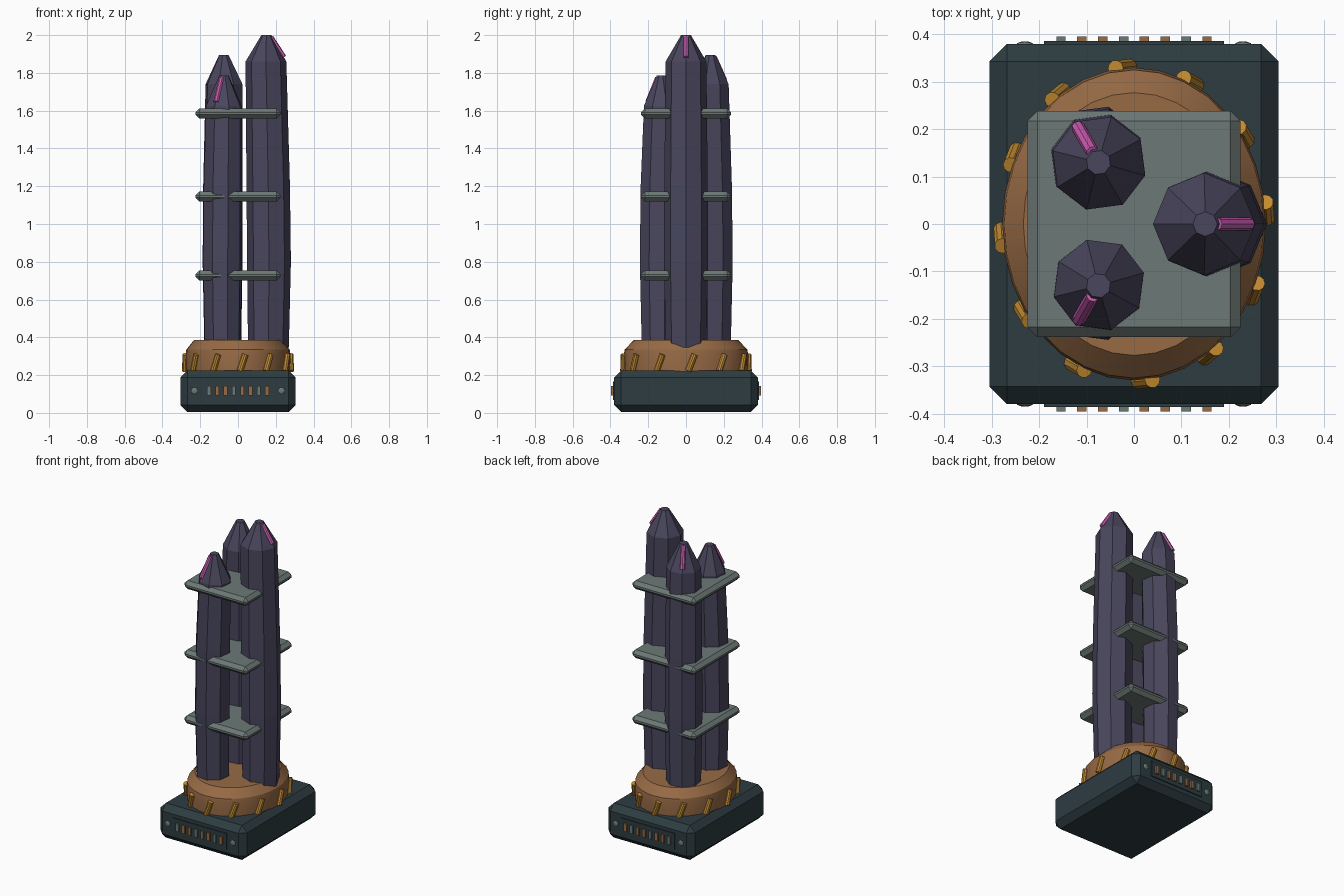
import bpy, bmesh
from math import sin, cos, tau, radians
from mathutils import Vector

cube = bpy.data.objects.get("Cube")
if cube:
    bpy.data.objects.remove(cube, do_unlink=True)


def material(name, rgb):
    m = bpy.data.materials.new(name)
    m.use_nodes = True
    m.diffuse_color = (*rgb, 1)
    m.node_tree.nodes["Principled BSDF"].inputs["Base Color"].default_value = (*rgb, 1)
    return m


slate = material("dark slate", (0.026, 0.045, 0.053))
copper = material("copper brown", (0.31, 0.145, 0.06))
amber = material("amber", (0.55, 0.26, 0.03))
violet = material("dusk violet", (0.066, 0.061, 0.108))
grey = material("grey green", (0.15, 0.19, 0.18))
pink = material("pink", (0.6, 0.11, 0.45))


def finish(name, bm, mat):
    bmesh.ops.recalc_face_normals(bm, faces=bm.faces)
    me = bpy.data.meshes.new(name)
    bm.to_mesh(me)
    bm.free()
    me.materials.append(mat)
    ob = bpy.data.objects.new(name, me)
    bpy.context.collection.objects.link(ob)
    return ob


def box(name, centre, size, mat, bevel=0):
    bm = bmesh.new()
    bmesh.ops.create_cube(bm, size=1)
    for v in bm.verts:
        v.co = Vector(a * b for a, b in zip(v.co, size)) + Vector(centre)
    if bevel:
        bmesh.ops.bevel(bm, geom=bm.edges[:], offset=bevel, segments=1,
                        affect='EDGES', profile=0.5)
    return finish(name, bm, mat)


def loft(name, rings, sides, mat, turn=0):
    """Skin a stack of rings, each (cx, cy, z, rx, ry)."""
    bm = bmesh.new()
    loops = []
    for cx, cy, z, rx, ry in rings:
        angles = [turn + tau * i / sides for i in range(sides)]
        loops.append([bm.verts.new((cx + rx * cos(a), cy + ry * sin(a), z)) for a in angles])
    for low, high in zip(loops, loops[1:]):
        for i in range(sides):
            j = (i + 1) % sides
            bm.faces.new((low[i], low[j], high[j], high[i]))
    bm.faces.new(loops[0][::-1])
    bm.faces.new(loops[-1])
    return finish(name, bm, mat)


def rod(name, start, end, radius, mat, sides=10):
    start, end = Vector(start), Vector(end)
    bm = bmesh.new()
    bmesh.ops.create_cone(bm, cap_ends=True, segments=sides, radius1=radius,
                          radius2=radius, depth=(end - start).length)
    ob = finish(name, bm, mat)
    ob.location = (start + end) / 2
    ob.rotation_mode = 'QUATERNION'
    ob.rotation_quaternion = (end - start).to_track_quat('Z', 'Y')
    return ob


def smooth(ob, angle=30):
    bpy.ops.object.select_all(action='DESELECT')
    ob.select_set(True)
    bpy.context.view_layer.objects.active = ob
    bpy.ops.object.shade_smooth_by_angle(angle=radians(angle))


# Chamfered base block
box("base", (0, 0, 0.115), (0.61, 0.76, 0.22), slate, 0.037).location.z = -0.005 + 0.005

# Vent panels with slots and bolts, front and back
for side, y in (("front", -1), ("back", 1)):
    box(side + "_panel", (0, y * 0.38, 0.117), (0.38, 0.012, 0.1), slate)
    for i in range(8):
        box(f"{side}_slot_{i}", ((i - 3.5) * 0.044, y * 0.387, 0.117), (0.02, 0.018, 0.05),
            grey if i % 3 == 0 else copper)
    for x in (-0.23, 0.23):
        bm = bmesh.new()
        bmesh.ops.create_uvsphere(bm, u_segments=12, v_segments=6, radius=0.019)
        bolt = finish(side + "_bolt", bm, grey)
        bolt.location = (x, y * 0.377, 0.117)
        bolt.scale.y = 0.45
        smooth(bolt, 60)

# Oval collar
profile = [(0.99, 0.22), (1, 0.3), (0.985, 0.335), (0.84, 0.385)]
collar = loft("collar", [(0, 0, z, 0.278 * k, 0.33 * k) for k, z in profile], 32, copper)
smooth(collar)

# Slanted studs around the collar
for i in range(12):
    low, high = (tau * i / 12 + radians(a) for a in (2, 8))
    stud = rod(f"stud_{i}", (0.28 * cos(low), 0.332 * sin(low), 0.222),
               (0.28 * cos(high), 0.332 * sin(high), 0.31), 0.017, amber)
    smooth(stud)

# Three faceted columns with pointed tips and a glowing ridge
columns = [("right", 0, 2.0, 1.86, 0.108), ("back_left", 120, 1.895, 1.74, 0.101),
           ("front_left", 240, 1.785, 1.625, 0.098)]
for name, degrees, top, shoulder, radius in columns:
    a = radians(degrees)
    out = Vector((cos(a), sin(a), 0))
    rings = []
    for dist, z, r in ((0.161, 0.345, radius), (0.164, 0.8, radius + 0.008),
                       (0.16, 1.2, radius + 0.007), (0.148, shoulder, radius),
                       (0.15, top, 0.026)):
        rings.append((out.x * dist, out.y * dist, z, r, r))
    loft(name + "_column", rings, 8, violet, a)
    up = Vector((0, 0, 1))
    ridge = rod(name + "_ridge", out * 0.174 + up * (top - 0.012),
                out * (0.135 + radius) + up * (shoulder + 0.022), 0.014, pink, 8)
    smooth(ridge)

# Shelf plates tying the columns together
for level, z in (("lower", 0.727), ("middle", 1.145), ("upper", 1.585)):
    box(level + "_plate", (0, 0, z), (0.45, 0.476, 0.054), grey, 0.021)
